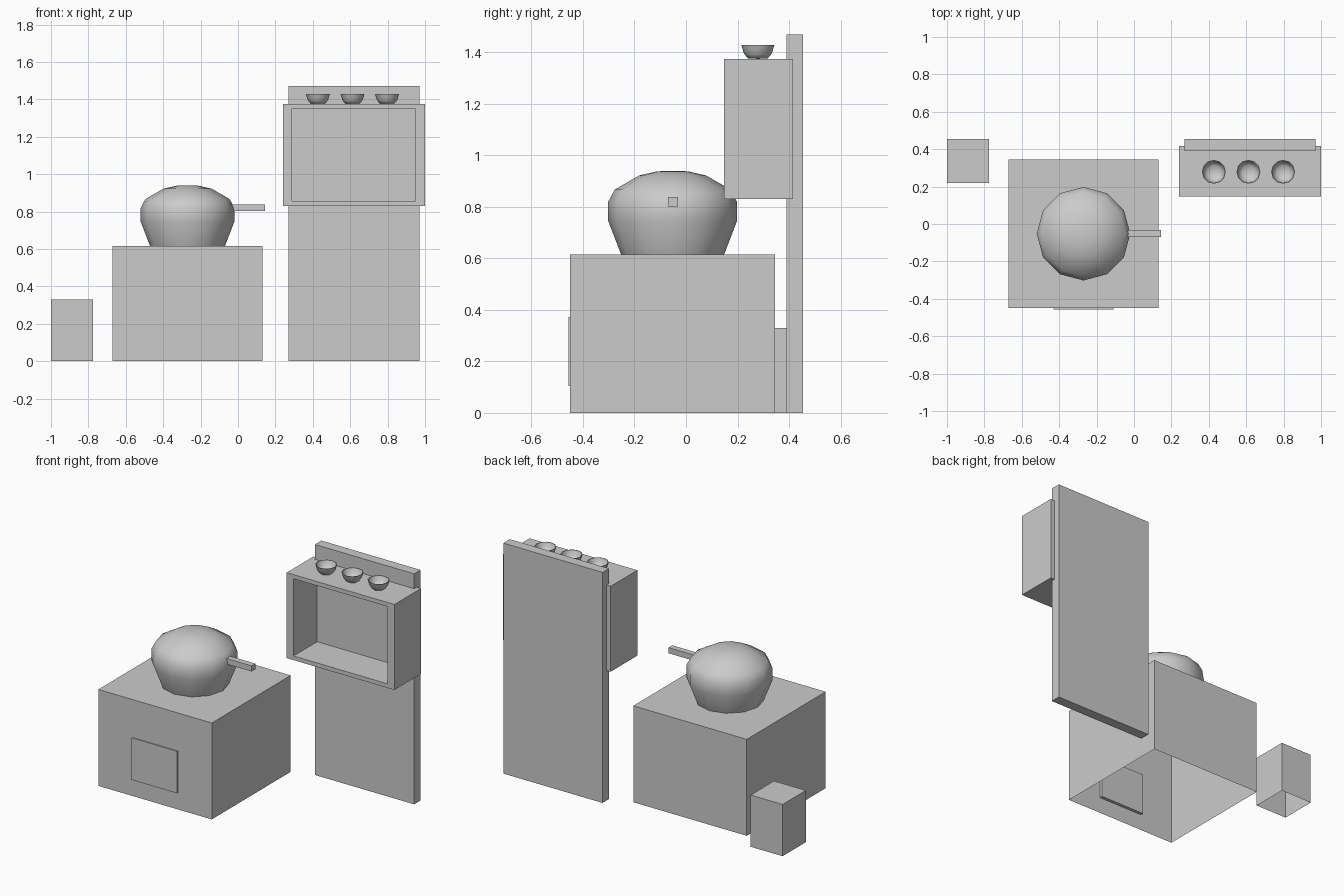
import bpy, bmesh, math

if "Cube" in bpy.data.objects:
    bpy.data.objects.remove(bpy.data.objects["Cube"])


def finish(name, bm, smooth=False):
    bmesh.ops.recalc_face_normals(bm, faces=bm.faces)
    me = bpy.data.meshes.new(name)
    bm.to_mesh(me)
    bm.free()
    ob = bpy.data.objects.new(name, me)
    bpy.context.collection.objects.link(ob)
    if smooth:
        bpy.ops.object.select_all(action='DESELECT')
        ob.select_set(True)
        bpy.context.view_layer.objects.active = ob
        bpy.ops.object.shade_smooth_by_angle(angle=math.radians(50))
    return ob


def box_bm(x, y, z):
    bm = bmesh.new()
    bmesh.ops.create_cube(bm, size=1)
    for v in bm.verts:
        v.co = [(a + b) / 2 + c * (b - a) for (a, b), c in zip((x, y, z), v.co)]
    bm.normal_update()
    return bm


def box(name, x, y, z, open_bottom=False):
    bm = box_bm(x, y, z)
    if open_bottom:
        bottom = [f for f in bm.faces if f.normal.z < -0.9]
        bmesh.ops.delete(bm, geom=bottom, context='FACES')
    return finish(name, bm)


def lathe(name, profile, cx, cy, sides=12):
    bm = bmesh.new()
    vs = [bm.verts.new((cx + r, cy, z)) for r, z in profile]
    edges = [bm.edges.new(p) for p in zip(vs, vs[1:])]
    bmesh.ops.spin(bm, geom=vs + edges, cent=(cx, cy, 0), axis=(0, 0, 1),
                   angle=2 * math.pi, steps=sides, use_merge=True)
    bmesh.ops.remove_doubles(bm, verts=bm.verts, dist=0.0005)
    return finish(name, bm, smooth=True)


# Small bin and stove, both open underneath
box("bin", (-1.0, -0.775), (0.22, 0.455), (0, 0.33), True)
box("stove", (-0.67, 0.13), (-0.45, 0.345), (0, 0.615), True)
box("stove_door", (-0.43, -0.11), (-0.457, -0.43), (0.105, 0.373))

# Round pot and its handle
lathe("pot", [(0.20, 0.615), (0.25, 0.745), (0.25, 0.82), (0.225, 0.867),
              (0.13, 0.922), (0.06, 0.938), (0, 0.94)], -0.27, -0.052)
box("pot_handle", (-0.06, 0.145), (-0.07, -0.032), (0.802, 0.838))

# Tall back panel
box("back_panel", (0.27, 0.97), (0.39, 0.455), (0, 1.47))

# Wall cabinet with an open front
bm = box_bm((0.24, 1.0), (0.148, 0.416), (0.83, 1.375))
front = [f for f in bm.faces if f.normal.y < -0.9]
bmesh.ops.inset_region(bm, faces=front, thickness=0.037)
inner = bmesh.ops.extrude_face_region(bm, geom=front)["geom"]
bmesh.ops.delete(bm, geom=front, context='FACES_ONLY')
bmesh.ops.translate(bm, vec=(0, 0.238, 0),
                    verts=[g for g in inner if isinstance(g, bmesh.types.BMVert)])
for v in bm.verts:
    v.co.x = 0.288 if 0.25 < v.co.x < 0.4 else 0.95 if 0.8 < v.co.x < 0.99 else v.co.x
finish("cabinet", bm)

# Row of bowls on the cabinet
for i in range(3):
    lathe(f"bowl_{i + 1}", [(0, 1.375), (0.038, 1.376), (0.054, 1.395), (0.064, 1.428),
                            (0.060, 1.428), (0.050, 1.398), (0.035, 1.384), (0, 1.382)],
          0.427 + 0.185 * i, 0.279)
